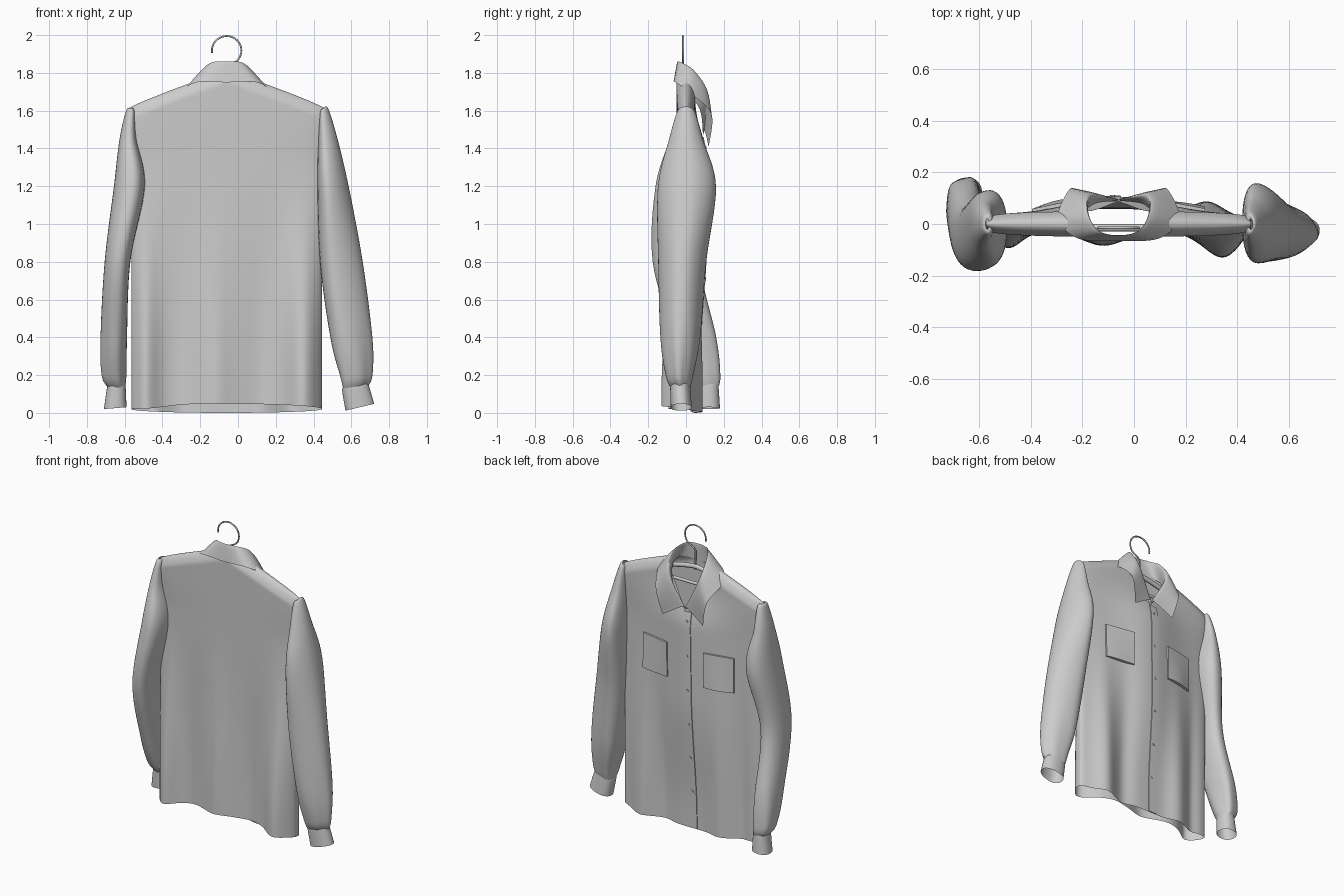
import bpy, bmesh, math

if "Cube" in bpy.data.objects:
    bpy.data.objects.remove(bpy.data.objects["Cube"])

CX = -0.06      # middle line of the shirt


def gauss(x, c, w):
    return math.exp(-((x - c) / w) ** 2)


def smooth(a, b, v):
    t = max(0, min(1, (v - a) / (b - a)))
    return t * t * (3 - 2 * t)


def spline(pts, n):
    """Catmull-Rom through points of any dimension, n steps per span."""
    out, last = [], len(pts) - 1
    for i in range(last):
        p0, p1, p2, p3 = (pts[max(0, min(last, i + k))] for k in (-1, 0, 1, 2))
        for j in range(n):
            t = j / n
            out.append([0.5 * (2 * b + (c - a) * t + (2 * a - 5 * b + 4 * c - d) * t * t
                               + (3 * b - a - 3 * c + d) * t ** 3)
                        for a, b, c, d in zip(p0, p1, p2, p3)])
    out.append(list(pts[-1]))
    return out


def loft(name, sheets, closed=False, angle=50):
    """Skin one or more grids of points into a smooth mesh object."""
    bm = bmesh.new()
    for rows in sheets:
        vs = [[bm.verts.new(p) for p in r] for r in rows]
        n = len(rows[0])
        for a, b in zip(vs, vs[1:]):
            for j in range(n if closed else n - 1):
                k = (j + 1) % n
                bm.faces.new((a[j], a[k], b[k], b[j]))
    bmesh.ops.remove_doubles(bm, verts=bm.verts, dist=0.0004)
    bmesh.ops.recalc_face_normals(bm, faces=bm.faces)
    me = bpy.data.meshes.new(name)
    bm.to_mesh(me)
    bm.free()
    for p in me.polygons:
        p.use_smooth = True
    me.set_sharp_from_angle(angle=math.radians(angle))
    ob = bpy.data.objects.new(name, me)
    bpy.context.collection.objects.link(ob)
    return ob


def tube(name, pts, r):
    cu = bpy.data.curves.new(name, 'CURVE')
    cu.dimensions = '3D'
    cu.bevel_depth, cu.bevel_resolution, cu.use_fill_caps = r, 3, True
    sp = cu.splines.new('POLY')
    sp.points.add(len(pts) - 1)
    for q, p in zip(sp.points, pts):
        q.co = (*p, 1)
    ob = bpy.data.objects.new(name, cu)
    bpy.context.collection.objects.link(ob)


# Shirt body: front and back cloth sheets joined at the sides
def half_width(z):
    return 0.505 + 0.01 * smooth(1.3, 1.6, z)


def shoulder(x):
    t = min(1, abs(x - CX) / 0.515)
    return 1.615 + 0.2 * (1 - t) ** 0.9


def depth(x, z, side):
    """Cloth position in y: side +1 is the buttoned front, -1 the back."""
    k = smooth(1.35, 0.1, z)
    if side < 0:
        h = 0.05 + k * (0.13 * gauss(x, 0.36, 0.1) + 0.035 * gauss(x, -0.12, 0.09)
                        + 0.09 * gauss(x, -0.5, 0.07) - 0.02 * gauss(x, 0.12, 0.08)
                        - 0.02 * gauss(x, -0.32, 0.08))
    else:
        # chest domes forward in the middle, loose folds near the hem
        dome = smooth(1.65, 1.35, z) * (1 - 0.85 * smooth(0.9, 0.1, z))
        h = 0.05 + dome * 0.055 * gauss(x, CX, 0.24)
        h += k * (0.055 * gauss(x, 0.29, 0.08) + 0.035 * gauss(x, -0.3, 0.08)
                  - 0.02 * gauss(x, 0.12, 0.06) - 0.02 * gauss(x, -0.44, 0.05))
    p = 0.3 - 0.12 * smooth(1.3, 1.55, z)
    edge = max(0, 1 - ((x - CX) / half_width(z)) ** 2) ** p
    cap = min(1, max(0, shoulder(x) - z) / 0.06) ** 0.45
    return side * h * edge * cap


def body_sheet(side, cols=90, rows=50):
    grid = []
    for i in range(rows + 1):
        t = (i / rows) ** 1.8
        row = []
        for j in range(cols + 1):
            th = math.pi * j / cols
            u = -math.cos(th)
            d = abs(u) * 0.515
            neck = 1.755 if side < 0 else 1.47 + 0.28 * (d / 0.17) ** 1.3
            top = min(shoulder(CX + u * 0.515), neck)
            e = math.sin(th)
            hem = 0.02 + (0.028 * smooth(-1, -0.4, u) if side < 0 else -0.02) * e
            z = top + (hem - top) * t
            x = CX + u * half_width(z)
            y = depth(x, z, side) if 0 < j < cols else 0
            row.append((x, y, z))
        grid.append(row)
    return grid


loft("shirt_body", [body_sheet(1), body_sheet(-1)], angle=70)


# Sleeves: rings of (z, centre x, centre y, half width, half depth)
def rings(keys, skew, tilt, n=8, seg=40, ripple=0.0, power=0.88):
    out = []
    for z, cx, cy, rx, ry in spline(keys, n):
        ring = []
        for j in range(seg):
            a = 2 * math.pi * j / seg
            c, s = (math.copysign(abs(v) ** power, v) for v in (math.cos(a), math.sin(a)))
            f = 1 + ripple * math.cos(5 * a + z * 3) * smooth(0.6, 0.16, z)
            ring.append((cx + rx * c * f, cy + ry * s * f * (1 - skew * c), z + tilt * c))
        out.append(ring)
    return out


right_arm = [(1.615, 0.455, 0, 0.006, 0.02), (1.595, 0.457, 0, 0.024, 0.045),
             (1.45, 0.475, 0.0, 0.05, 0.085), (1.2, 0.502, 0.005, 0.082, 0.145),
             (0.8, 0.547, -0.02, 0.112, 0.12), (0.4, 0.6, -0.03, 0.11, 0.1),
             (0.2, 0.625, -0.035, 0.085, 0.07), (0.135, 0.622, -0.03, 0.067, 0.05)]
left_arm = [(1.615, -0.57, 0, 0.006, 0.02), (1.595, -0.57, 0, 0.024, 0.045),
            (1.45, -0.582, 0.0, 0.045, 0.085), (1.2, -0.575, -0.015, 0.082, 0.145),
            (0.8, -0.638, -0.05, 0.068, 0.125), (0.4, -0.658, 0.05, 0.07, 0.11),
            (0.2, -0.658, 0.1, 0.065, 0.08), (0.135, -0.645, 0.115, 0.045, 0.055)]
loft("right_sleeve", [rings(right_arm, 0.3, 0.008, ripple=0.04)], True)
loft("left_sleeve", [rings(left_arm, -0.1, 0.0, ripple=0.04)], True)
loft("right_cuff", [rings([(0.15, 0.62, -0.03, 0.066, 0.05), (0.13, 0.622, -0.03, 0.07, 0.053),
                           (0.03, 0.645, -0.025, 0.076, 0.055)], 0.1, 0.018)], True)
loft("left_cuff", [rings([(0.15, -0.645, 0.115, 0.046, 0.055), (0.13, -0.645, 0.115, 0.05, 0.058),
                          (0.025, -0.65, 0.12, 0.06, 0.06)], 0, 0.005)], True)

# Collar: stand, fold line and turned-down leaf swept around the neck
base = [(0, -0.045, 1.75), (0.12, -0.035, 1.75), (0.15, 0.01, 1.7), (0.1, 0.075, 1.6), (0.005, 0.09, 1.47)]
fold = [(0, -0.045, 1.86), (0.08, -0.025, 1.855), (0.12, 0.045, 1.81), (0.11, 0.115, 1.69), (0.015, 0.1, 1.49)]
leaf = [(0, -0.066, 1.75), (0.16, -0.055, 1.75), (0.235, 0.025, 1.69), (0.19, 0.135, 1.58), (0.15, 0.12, 1.41)]


def around(pts):
    full = [(-x, y, z) for x, y, z in reversed(pts[1:])] + pts
    return spline([(CX + x, y, z) for x, y, z in full], 8)


loft("collar", [[spline(c, 8) for c in zip(around(base), around(fold), around(leaf))]])


# Patches that lie on the shirt front: button placket and chest pockets
def patch(name, x0, x1, z0, z1, off, n=10, m=10, sag=0.0, lean=0.0):
    grid = []
    for i in range(m + 3):
        v = min(1, max(0, (i - 1) / m))
        row = []
        for j in range(n + 3):
            u = min(1, max(0, (j - 1) / n))
            x, z = x0 + (x1 - x0) * u - lean * (1 - v), z0 + (z1 - z0) * v
            rim = i in (0, m + 2) or j in (0, n + 2)
            puff = sag * math.sin(math.pi * u) * (1 - v * 0.7)
            row.append((x, depth(x, z, 1) + (0.0 if rim else off + puff), z))
        grid.append(row)
    loft(name, [grid], angle=35)


patch("button_placket", CX - 0.045, CX + 0.01, 0.003, 1.46, 0.005, 4, 50, lean=0.02)
patch("right_pocket", 0.075, 0.275, 0.985, 1.215, 0.01, sag=0.01)
patch("left_pocket", -0.395, -0.195, 0.985, 1.215, 0.01, sag=0.01)

# Buttons down the placket
for i in range(6):
    z = 1.4 - i * 0.23
    x = CX - 0.018 - 0.02 * (1 - z / 1.46)
    bpy.ops.mesh.primitive_cylinder_add(vertices=16, radius=0.009, depth=0.005,
                                        location=(x, depth(x, z, 1) + 0.006, z),
                                        rotation=(math.pi / 2, 0, 0))
    bpy.context.object.name = "button"

# Hanger: wire hook, sloping arms and cross bar inside the shirt
HY = -0.015
hook = [(CX + 0.078 * math.cos(a), HY, 1.919 + 0.076 * math.sin(a))
        for a in (math.radians(190 - 10 * k) for k in range(25))]
hook += [(CX + 0.012, HY, 1.842), (CX, HY, 1.825), (CX, HY, 1.7)]
tube("hanger_hook", hook, 0.005)
arms = [(-0.42, HY, 1.61), (-0.2, HY, 1.68), (-0.04, HY, 1.715), (0.04, HY, 1.715), (0.2, HY, 1.68), (0.42, HY, 1.61)]
tube("hanger_arms", [(CX + x, y, z) for x, y, z in spline(arms, 6)], 0.015)
tube("hanger_bar", [(CX - 0.42, HY, 1.605), (CX + 0.42, HY, 1.605)], 0.01)
